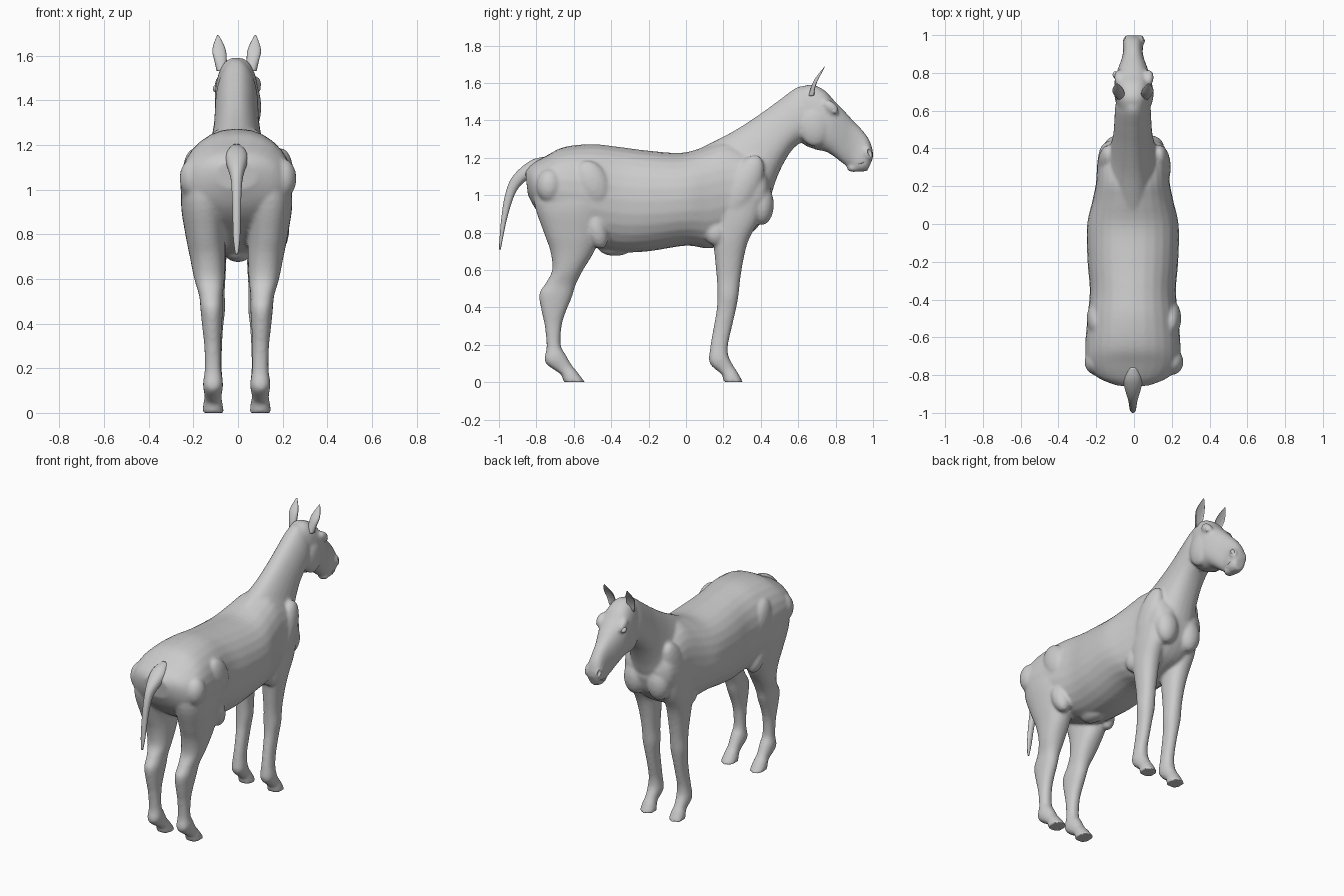
import bpy, bmesh
from math import sin, cos, pi, copysign
from mathutils import Vector, Matrix

N = 28  # points per cross-section


def spline(rows, steps=4):
    """Catmull-Rom interpolation of cross-section rows."""
    out = []
    for i in range(len(rows) - 1):
        a, b, c, d = (rows[max(i - 1, 0)], rows[i], rows[i + 1], rows[min(i + 2, len(rows) - 1)])
        for k in range(steps):
            t = k / steps
            out.append([0.5 * (2 * q + (r - p) * t + (2 * p - 5 * q + 4 * r - s) * t * t
                               + (3 * q - p - 3 * r + s) * t ** 3) for p, q, r, s in zip(a, b, c, d)])
    return out + [list(rows[-1])]


def loft(bm, rows, side=1, egg=0.0, power=0.9, cup=None):
    """Skin rings; row = (y1, z1, y2, z2, x, half width), two opposite outline points."""
    rings = []
    for y1, z1, y2, z2, x, w in spline(rows):
        ring = []
        for j in range(N):
            a = 2 * pi * j / N
            c, s = (copysign(abs(f) ** power, f) for f in (cos(a), sin(a)))
            wide = w * (1 - egg * s)
            if cup is not None and s > 0:
                s *= -cup
            ring.append(bm.verts.new((side * x + wide * c - 0.006,
                                      (y1 + y2) / 2 + s * (y1 - y2) / 2,
                                      (z1 + z2) / 2 + s * (z1 - z2) / 2)))
        rings.append(ring)
    faces = [bm.faces.new((p[j], p[(j + 1) % N], q[(j + 1) % N], q[j]))
             for p, q in zip(rings, rings[1:]) for j in range(N)]
    faces += [bm.faces.new(rings[0][::-1]), bm.faces.new(rings[-1])]
    bmesh.ops.recalc_face_normals(bm, faces=faces)


def ball(bm, loc, size, tilt=0.0):
    m = Matrix.Translation(loc) @ Matrix.Rotation(tilt, 4, 'X') @ Matrix.Diagonal((*size, 1))
    bmesh.ops.create_uvsphere(bm, u_segments=20, v_segments=12, radius=1, matrix=m)


def make(name, bm):
    me = bpy.data.meshes.new(name)
    bm.to_mesh(me)
    bm.free()
    me.shade_smooth()
    ob = bpy.data.objects.new(name, me)
    bpy.context.collection.objects.link(ob)
    return ob


body = bmesh.new()

# barrel, rump and chest
loft(body, [(-.86, 1.13, -.845, 1.0, 0, .09), (-.82, 1.17, -.80, .92, 0, .19),
            (-.74, 1.215, -.73, .85, 0, .245), (-.65, 1.258, -.62, .78, 0, .252),
            (-.5, 1.273, -.48, .72, 0, .24), (-.35, 1.257, -.35, .695, 0, .228),
            (-.2, 1.238, -.2, .70, 0, .24), (-.02, 1.227, 0, .73, 0, .243),
            (.12, 1.265, .12, .715, 0, .215), (.22, 1.29, .22, .74, 0, .195),
            (.32, 1.25, .34, .79, 0, .188), (.41, 1.18, .42, .88, 0, .165),
            (.45, 1.08, .455, .98, 0, .10)])
# neck
loft(body, [(.03, 1.23, .40, .85, 0, .13), (.15, 1.288, .455, 1.0, 0, .135),
            (.27, 1.352, .485, 1.09, 0, .115), (.4, 1.437, .527, 1.18, 0, .1),
            (.5, 1.51, .575, 1.25, 0, .095), (.6, 1.58, .64, 1.30, 0, .09),
            (.67, 1.58, .70, 1.33, 0, .07)], egg=.22)
# head
loft(body, [(.61, 1.575, .605, 1.36, 0, .07), (.67, 1.592, .62, 1.28, 0, .088),
            (.74, 1.562, .69, 1.245, 0, .098), (.79, 1.508, .75, 1.232, 0, .095),
            (.845, 1.452, .80, 1.20, 0, .078), (.895, 1.397, .845, 1.165, 0, .06),
            (.945, 1.345, .875, 1.148, 0, .052), (.98, 1.295, .90, 1.13, 0, .054),
            (.998, 1.24, .93, 1.125, 0, .05), (1.0, 1.2, .97, 1.13, 0, .032)], power=.82)

hind = [(-.47, 1.12, -.82, 1.12, .125, .105), (-.43, .95, -.81, .95, .145, .105),
        (-.455, .8, -.76, .8, .14, .09), (-.49, .7, -.725, .7, .13, .08),
        (-.55, .6, -.715, .6, .122, .068), (-.59, .52, -.75, .53, .115, .053),
        (-.61, .455, -.785, .47, .112, .05), (-.645, .37, -.772, .38, .11, .043),
        (-.665, .3, -.755, .3, .108, .037), (-.67, .2, -.745, .19, .106, .037),
        (-.645, .15, -.755, .11, .106, .045), (-.61, .09, -.695, .06, .106, .038),
        (-.585, .06, -.667, .04, .106, .042), (-.54, 0, -.655, 0, .106, .049)]
fore = [(.42, 1.0, .14, 1.0, .125, .065), (.39, .87, .14, .87, .118, .07),
        (.335, .76, .145, .76, .112, .067), (.308, .66, .155, .66, .106, .059),
        (.29, .55, .165, .55, .103, .05), (.28, .46, .168, .46, .102, .05),
        (.265, .38, .163, .38, .102, .041), (.242, .28, .145, .28, .102, .036),
        (.225, .2, .13, .19, .104, .037), (.227, .14, .125, .105, .105, .044),
        (.255, .085, .175, .055, .106, .037), (.275, .055, .195, .035, .106, .042),
        (.305, 0, .2, 0, .106, .049)]
for sx in (-1, 1):
    # legs with hooves
    loft(body, hind, sx)
    loft(body, fore, sx)
    # muscles and bony points: shoulder, chest, elbow, hip, stifle, cheek, brow, nostril
    ball(body, (sx * .135, .30, 1.03), (.06, .09, .2), -.45)
    ball(body, (sx * .085, .405, .95), (.075, .065, .11))
    ball(body, (sx * .13, .16, .8), (.05, .06, .07))
    ball(body, (sx * .20, -.73, 1.05), (.062, .07, .09))
    ball(body, (sx * .195, -.5, 1.06), (.055, .09, .13), .4)
    ball(body, (sx * .17, -.48, .82), (.06, .06, .11), .3)
    ball(body, (sx * .062, .69, 1.37), (.042, .085, .11))
    ball(body, (sx * .078, .775, 1.47), (.027, .05, .03), -.7)
    ball(body, (sx * .035, .972, 1.225), (.024, .026, .04), .3)
# chin and sheath
ball(body, (0, .895, 1.145), (.036, .035, .022))
ball(body, (0, -.38, .72), (.06, .09, .045))

horse = make("horse_body", body)
rm = horse.modifiers.new("fuse", 'REMESH')
rm.mode = 'VOXEL'
rm.voxel_size = .0095
rm.use_smooth_shade = True
sm = horse.modifiers.new("soften", 'SMOOTH')
sm.factor = .5
sm.iterations = 6

# nostril and mouth hollows
cut = bmesh.new()
for sx in (-1, 1):
    ball(cut, (sx * .055, .984, 1.228), (.013, .012, .022), .4)
    ball(cut, (sx * .058, .93, 1.168), (.018, .05, .004), .2)
cutter = make("hollow_cutter", cut)
cutter.hide_render = True
cutter.hide_viewport = True
bo = horse.modifiers.new("hollows", 'BOOLEAN')
bo.operation = 'DIFFERENCE'
bo.object = cutter

# tail
bm = bmesh.new()
loft(bm, [(-.76, 1.205, -.78, 1.12, 0, .035), (-.82, 1.19, -.83, 1.09, 0, .05),
          (-.885, 1.145, -.865, 1.07, 0, .042), (-.94, 1.08, -.905, 1.025, 0, .027),
          (-.97, .99, -.932, .96, 0, .021), (-.987, .88, -.958, .87, 0, .018),
          (-.996, .78, -.977, .78, 0, .015), (-1.0, .71, -.99, .71, 0, .006)])
make("tail", bm)

# ears, hollow at the front, and eyes
for sx, label in ((-1, "left"), (1, "right")):
    bm = bmesh.new()
    loft(bm, [(.715, 1.535, .655, 1.53, .064, .026), (.715, 1.58, .668, 1.575, .072, .028),
              (.728, 1.62, .685, 1.615, .078, .031), (.74, 1.655, .71, 1.65, .081, .022),
              (.747, 1.695, .743, 1.69, .084, .003)], sx, cup=.25)
    make(label + "_ear", bm)
    bm = bmesh.new()
    ball(bm, (sx * .09 - .006, .79, 1.452), (.017, .02, .016), -.6)
    make(label + "_eye", bm)
